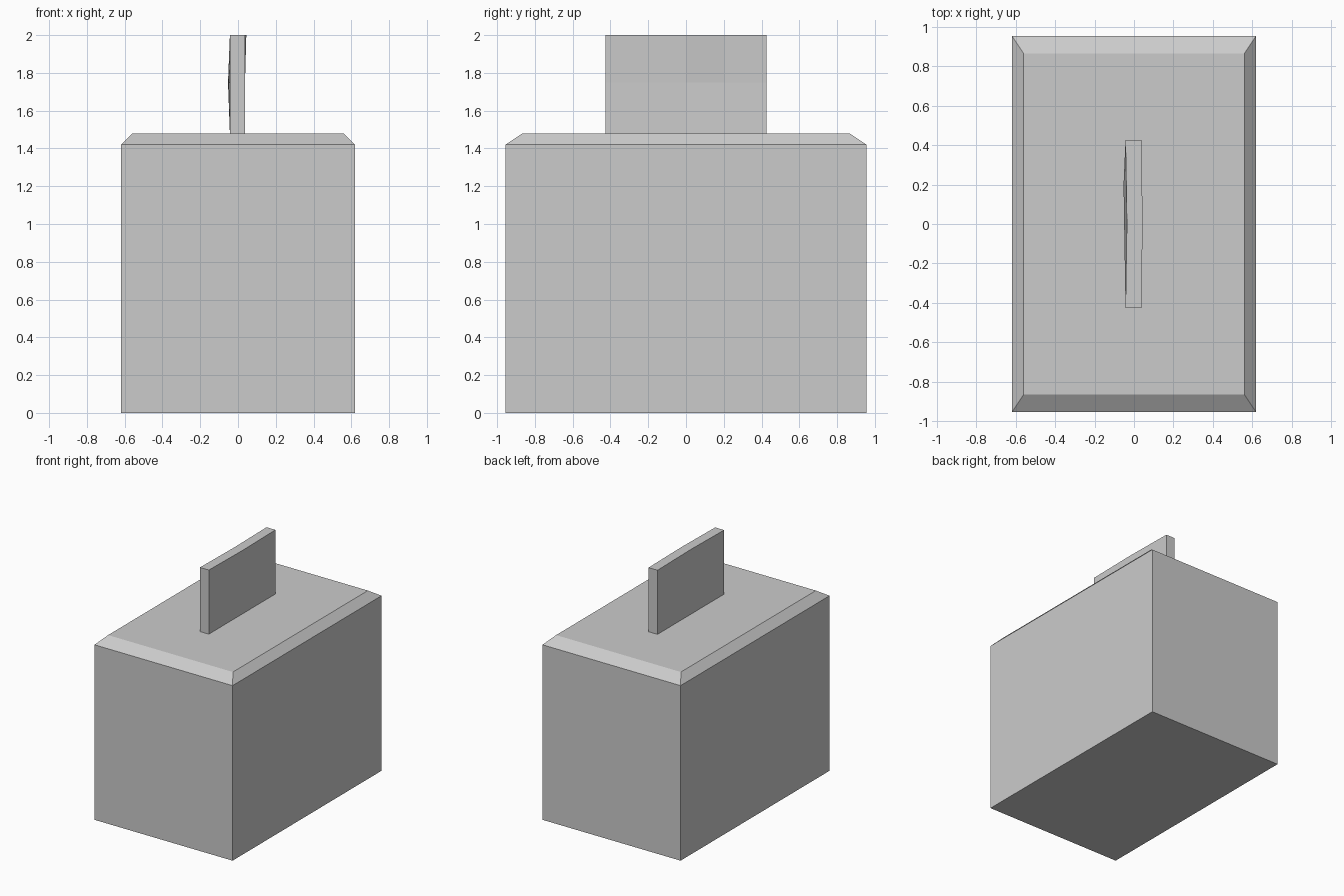
import bpy

if "Cube" in bpy.data.objects:
    bpy.data.objects.remove(bpy.data.objects["Cube"])


def make_object(name, verts, faces):
    mesh = bpy.data.meshes.new(name)
    mesh.from_pydata(verts, [], faces)
    mesh.update()
    obj = bpy.data.objects.new(name, mesh)
    bpy.context.collection.objects.link(obj)
    return obj


# Box body with a sloped rim round the lid
HX, HY, IX, IY = 0.62, 0.955, 0.56, 0.865
Z_WALL, Z_LID = 1.42, 1.48


def ring(x, y, z):
    return [(-x, -y, z), (x, -y, z), (x, y, z), (-x, y, z)]


verts = ring(HX, HY, 0) + ring(HX, HY, Z_WALL) + ring(IX, IY, Z_LID)
faces = [(3, 2, 1, 0), (8, 9, 10, 11)]
for base in (0, 4):
    for i in range(4):
        j = (i + 1) % 4
        faces.append((base + i, base + j, base + 4 + j, base + 4 + i))
make_object("box", verts, faces)

# Paper slip: gently buckled sheet standing in the lid
ys = [-0.427, 0.0, 0.2, 0.427]
rows = [(1.48, [0, 0, 0, 0]),
        (1.75, [0, -0.007, -0.01, 0]),
        (2.0, [0, 0.007, 0.004, 0])]
THICK = 0.08
verts = []
for side in (-1, 1):
    for z, bends in rows:
        verts += [(-0.003 + side * THICK / 2 + b, y, z) for y, b in zip(ys, bends)]

n, m = len(ys), len(rows)
off = n * m
faces = []
for r in range(m - 1):
    for c in range(n - 1):
        a = r * n + c
        faces.append((a, a + n, a + n + 1, a + 1))
        faces.append((a + off, a + off + 1, a + off + n + 1, a + off + n))
border = ([c for c in range(n)] + [r * n + n - 1 for r in range(1, m)]
          + [(m - 1) * n + c for c in range(n - 2, -1, -1)]
          + [r * n for r in range(m - 2, 0, -1)])
for a, b in zip(border, border[1:] + border[:1]):
    faces.append((a, b, b + off, a + off))
make_object("paper_slip", verts, faces)
